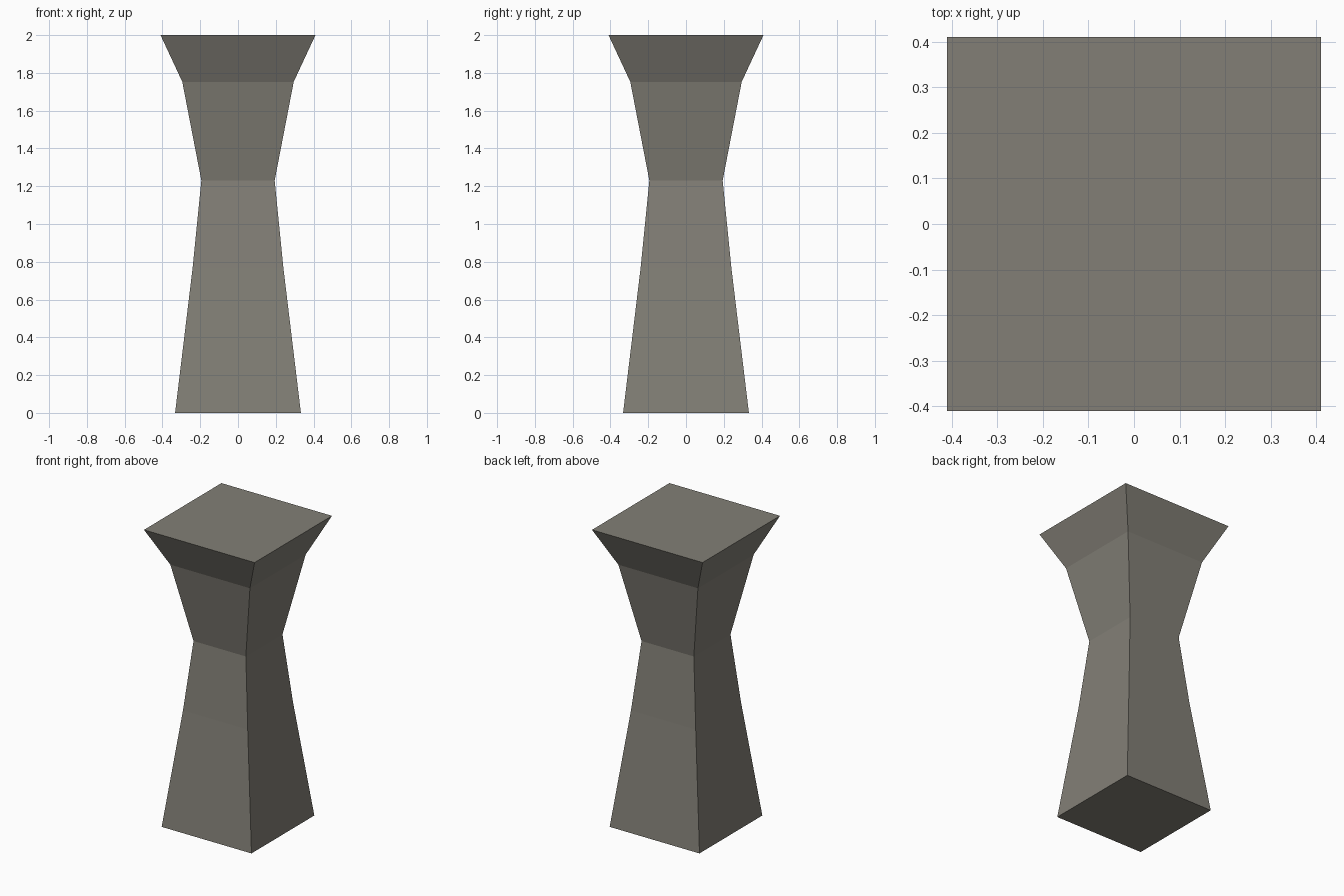
import bpy
import bmesh

if "Cube" in bpy.data.objects:
    bpy.data.objects.remove(bpy.data.objects["Cube"])

# Single stone colour
stone = bpy.data.materials.new("grey stone")
stone.diffuse_color = (0.223, 0.212, 0.181, 1.0)
stone.use_nodes = True
stone.node_tree.nodes["Principled BSDF"].inputs["Base Color"].default_value = stone.diffuse_color

# Square pillar profile: (height, half width)
profile = [(0.0, 0.333), (0.77, 0.24), (1.23, 0.194), (1.753, 0.295), (2.0, 0.41)]

bm = bmesh.new()
rings = [[bm.verts.new((sx * h, sy * h, z))
          for sx, sy in ((-1, -1), (1, -1), (1, 1), (-1, 1))]
         for z, h in profile]

# Sides
for low, high in zip(rings, rings[1:]):
    for i in range(4):
        j = (i + 1) % 4
        bm.faces.new((low[i], low[j], high[j], high[i]))

# Bottom and top caps
bm.faces.new(rings[0][::-1])
bm.faces.new(rings[-1])

mesh = bpy.data.meshes.new("pillar")
bm.to_mesh(mesh)
bm.free()
mesh.materials.append(stone)
bpy.context.collection.objects.link(bpy.data.objects.new("pillar", mesh))
